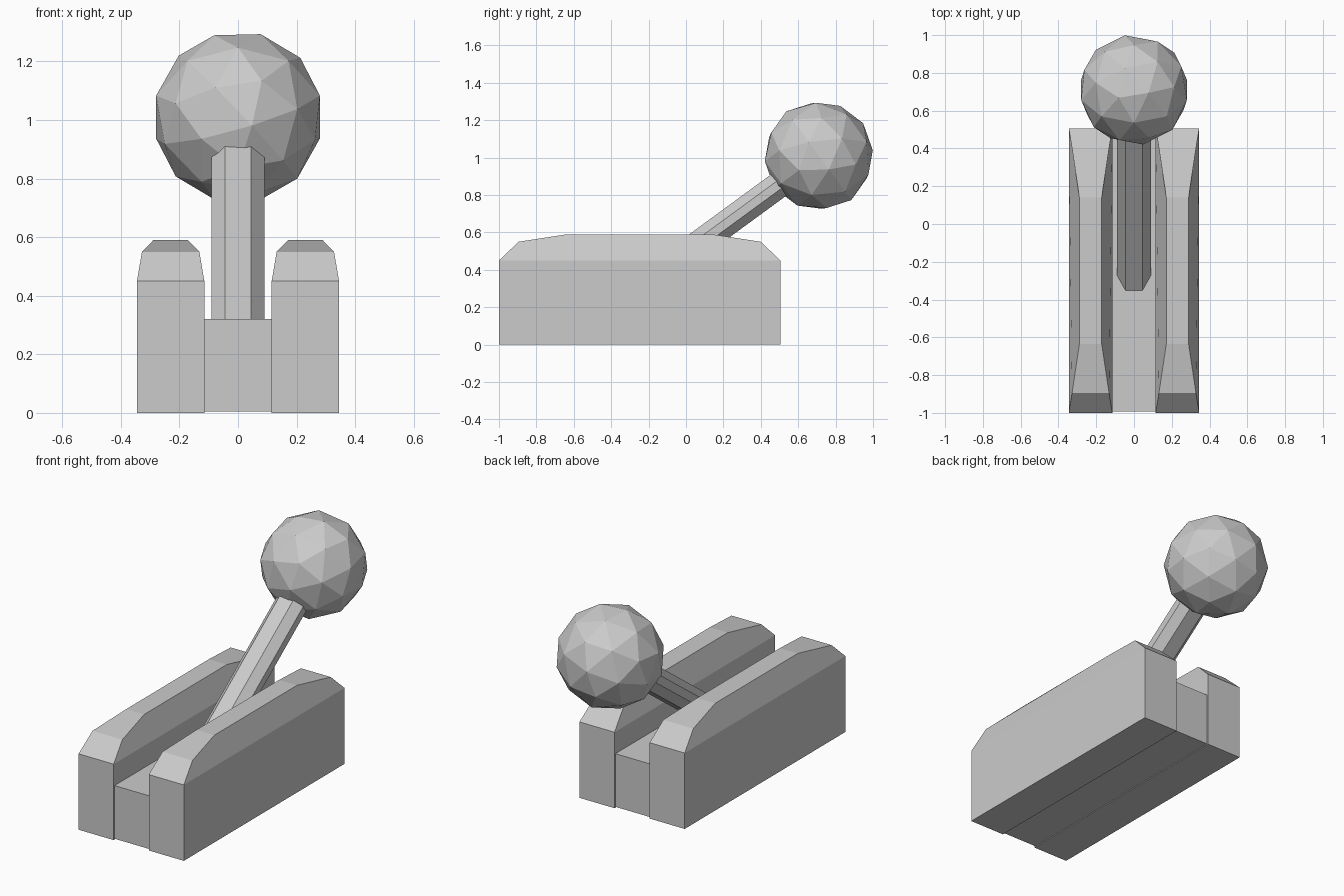
import bpy, bmesh
from math import radians, pi
from mathutils import Matrix, Vector

if "Cube" in bpy.data.objects:
    bpy.data.objects.remove(bpy.data.objects["Cube"])

KNOB = Vector((0, 0.71, 1.01))
TILT = Matrix.Translation(KNOB) @ Matrix.Rotation(radians(-53.8), 4, 'X')


def finish(name, bm):
    bmesh.ops.recalc_face_normals(bm, faces=bm.faces)
    mesh = bpy.data.meshes.new(name)
    bm.to_mesh(mesh)
    bm.free()
    obj = bpy.data.objects.new(name, mesh)
    bpy.context.collection.objects.link(obj)
    return obj


# Side rails: straight walls with a crown that narrows towards the top
CROWN = [(-1.0, 0.45, 0.115), (-0.895, 0.55, 0.098), (-0.635, 0.59, 0.059),
         (0.14, 0.59, 0.059), (0.40, 0.55, 0.098), (0.505, 0.45, 0.115)]


def rail(name, cx):
    bm = bmesh.new()
    left, right = [[bm.verts.new((cx + s * w, y, z)) for y, z, w in CROWN] for s in (-1, 1)]
    for i in range(len(CROWN) - 1):
        bm.faces.new((left[i], left[i + 1], right[i + 1], right[i]))
    bm.faces.new(left)
    bm.faces.new(right)
    # walls below the crown
    top = [left[0], right[0], right[-1], left[-1]]
    low = [bm.verts.new((v.co.x, v.co.y, 0)) for v in top]
    for i in range(4):
        j = (i + 1) % 4
        bm.faces.new((top[i], top[j], low[j], low[i]))
    bm.faces.new(low)
    return finish(name, bm)


rail("left_rail", -0.23)
rail("right_rail", 0.23)

# Slot floor between the rails, slightly inset
bm = bmesh.new()
bmesh.ops.create_cube(bm, size=1, matrix=Matrix.Translation((0, -0.2475, 0.1625))
                      @ Matrix.Diagonal((0.23, 1.489, 0.315, 1)))
finish("slot_floor", bm)

# Lever: flattened eight-sided bar, tilted back
bm = bmesh.new()
quarter = [(0.09, 0.023), (0.045, 0.07)]
profile = quarter + [(-x, y) for x, y in quarter[::-1]]
profile += [(-x, -y) for x, y in profile]
face = bm.faces.new([bm.verts.new((x, y, -1.3)) for x, y in profile])
ext = bmesh.ops.extrude_face_region(bm, geom=[face], use_keep_orig=True)
bmesh.ops.translate(bm, vec=(0, 0, 1.2),
                    verts=[v for v in ext["geom"] if isinstance(v, bmesh.types.BMVert)])
bm.transform(TILT)
finish("lever", bm)

# Faceted ball knob on the lever's axis
bm = bmesh.new()
bmesh.ops.create_icosphere(bm, subdivisions=2, radius=0.294,
                           matrix=TILT @ Matrix.Rotation(pi, 4, 'Z'))
finish("knob", bm)
